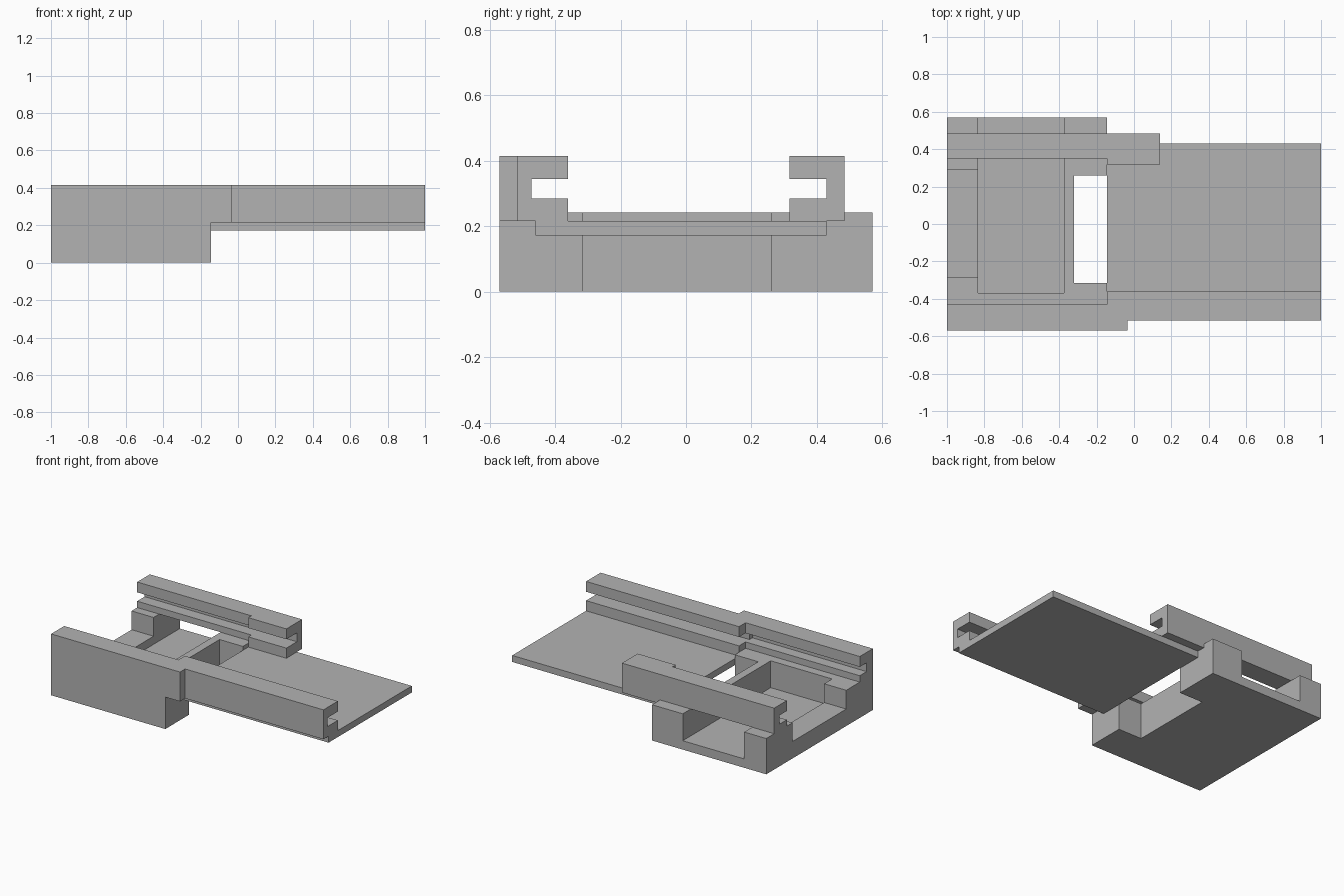
import bpy
import bmesh

cube = bpy.data.objects.get("Cube")
if cube:
    bpy.data.objects.remove(cube, do_unlink=True)

grey = bpy.data.materials.new("plain_grey")
grey.use_nodes = True
grey.diffuse_color = (0.45, 0.45, 0.45, 1)
grey.node_tree.nodes["Principled BSDF"].inputs["Base Color"].default_value = grey.diffuse_color


def extrude_x(name, profile, x0, x1):
    """Sweep a closed (y, z) profile along x."""
    bm = bmesh.new()
    face = bm.faces.new([bm.verts.new((x0, y, z)) for y, z in profile])
    grown = bmesh.ops.extrude_face_region(bm, geom=[face])["geom"]
    moved = [v for v in grown if isinstance(v, bmesh.types.BMVert)]
    bmesh.ops.translate(bm, verts=moved, vec=(x1 - x0, 0, 0))
    bmesh.ops.recalc_face_normals(bm, faces=bm.faces)
    mesh = bpy.data.meshes.new(name)
    bm.to_mesh(mesh)
    bm.free()
    mesh.materials.append(grey)
    obj = bpy.data.objects.new(name, mesh)
    bpy.context.collection.objects.link(obj)
    return obj


def box(name, x0, x1, y0, y1, z0, z1):
    return extrude_x(name, [(y0, z0), (y1, z0), (y1, z1), (y0, z1)], x0, x1)


def channel(name, x0, x1, outer, slot, inner, bottom):
    """C-shaped rail whose slot opens towards the inner side."""
    extrude_x(name, [(outer, bottom), (inner, bottom), (inner, SLOT_LOW),
                     (slot, SLOT_LOW), (slot, SLOT_HIGH), (inner, SLOT_HIGH),
                     (inner, TOP), (outer, TOP)], x0, x1)


def cut(target, x0, x1, y0, y1, z0, z1):
    cutter = box("cutter", x0, x1, y0, y1, z0, z1)
    cutter.hide_render = True
    mod = target.modifiers.new("cut", "BOOLEAN")
    mod.operation = "DIFFERENCE"
    mod.solver = "EXACT"
    mod.object = cutter
    bpy.context.view_layer.objects.active = target
    bpy.ops.object.modifier_apply(modifier=mod.name)
    bpy.data.objects.remove(cutter, do_unlink=True)


# Shared levels and the seam between base and plate
SLOT_LOW, SLOT_HIGH, TOP = 0.285, 0.345, 0.415
DECK, PLATE_TOP, PLATE_LOW = 0.242, 0.216, 0.172
SEAM = -0.145

# Base: pocket open at the back, shallow end notch, through notch at the seam
base = box("base", -1, SEAM, -0.57, 0.57, 0, DECK)
cut(base, -0.835, -0.375, -0.37, 0.7, 0.06, 0.5)
cut(base, -1.1, -0.8, -0.285, 0.29, 0.115, 0.5)
cut(base, -0.32, 0, -0.315, 0.26, -0.1, 0.5)

# Rails standing on the base
channel("base_front_rail", -1, SEAM, -0.57, -0.503, -0.43, DECK)
channel("base_back_rail", -1, SEAM, 0.485, 0.43, 0.35, DECK)
box("front_rail_overlap", SEAM, -0.035, -0.57, -0.515, PLATE_TOP, TOP)

# Sliding plate with its own rails
box("plate", SEAM, 1, -0.46, 0.43, PLATE_LOW, PLATE_TOP)
channel("plate_front_rail", SEAM, 1, -0.515, -0.472, -0.36, PLATE_TOP)
channel("plate_back_rail", SEAM, 0.14, 0.485, 0.43, 0.317, PLATE_TOP)
